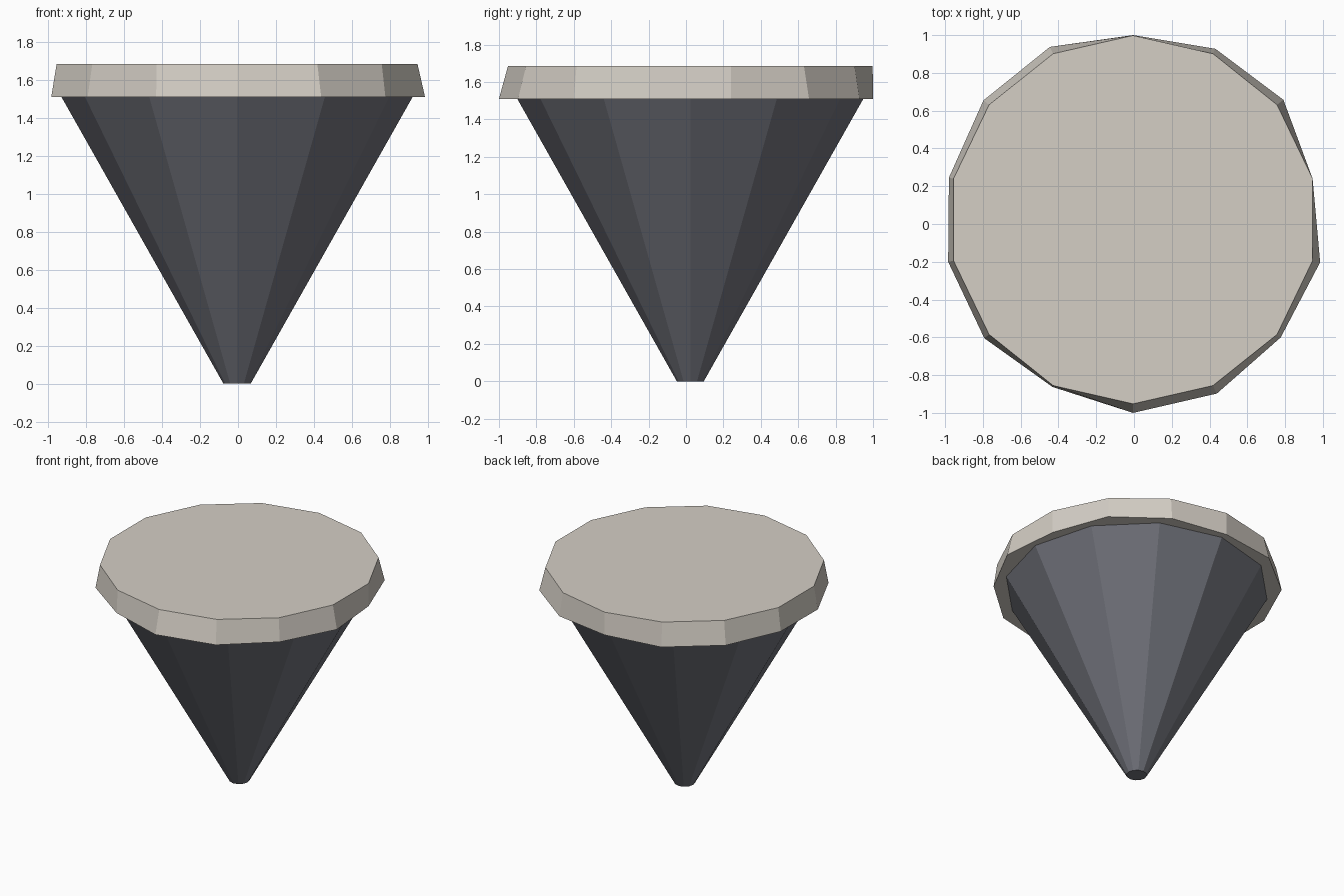
import bpy
import math

cube = bpy.data.objects.get("Cube")
if cube:
    bpy.data.objects.remove(cube, do_unlink=True)

CENTRE_X, CENTRE_Y = -0.005, 0.023
RIM_Z, TOP_Z = 1.51, 1.685


def make_material(name, rgb):
    material = bpy.data.materials.new(name)
    material.use_nodes = True
    colour = (*rgb, 1.0)
    material.diffuse_color = colour
    material.node_tree.nodes["Principled BSDF"].inputs["Base Color"].default_value = colour
    return material


def ring(radii, z):
    """Evenly spaced points, clockwise from the back, one radius per corner."""
    step = math.tau / len(radii)
    return [(CENTRE_X + r * math.sin(i * step), CENTRE_Y + r * math.cos(i * step), z)
            for i, r in enumerate(radii)]


def frustum(name, lower, upper, material):
    """Closed flat-faced solid between two rings of equal corner count."""
    n = len(lower)
    faces = [(i, i + n, (i + 1) % n + n, (i + 1) % n) for i in range(n)]
    faces += [tuple(range(n)), tuple(reversed(range(n, n + n)))]
    mesh = bpy.data.meshes.new(name)
    mesh.from_pydata(lower + upper, [], faces)
    mesh.materials.append(material)
    mesh.update()
    part = bpy.data.objects.new(name, mesh)
    bpy.context.collection.objects.link(part)
    return part


pale_stone = make_material("pale stone", (0.66, 0.62, 0.56))
dark_slate = make_material("dark slate", (0.165, 0.17, 0.198))

# Tapering pedestal, twelve sides
frustum("pedestal", ring([0.072] * 12, 0), ring([0.925] * 12, RIM_Z), dark_slate)

# Slab with a regular top and an uneven, rough-hewn lower edge
rough_radii = [0.977, 1.004, 1.018, 0.975, 1.016, 1.0, 1.022,
               1.023, 0.983, 1.007, 1.004, 1.0, 1.013, 1.015]
frustum("slab", ring(rough_radii, RIM_Z),
        ring([0.975] * len(rough_radii), TOP_Z), pale_stone)
